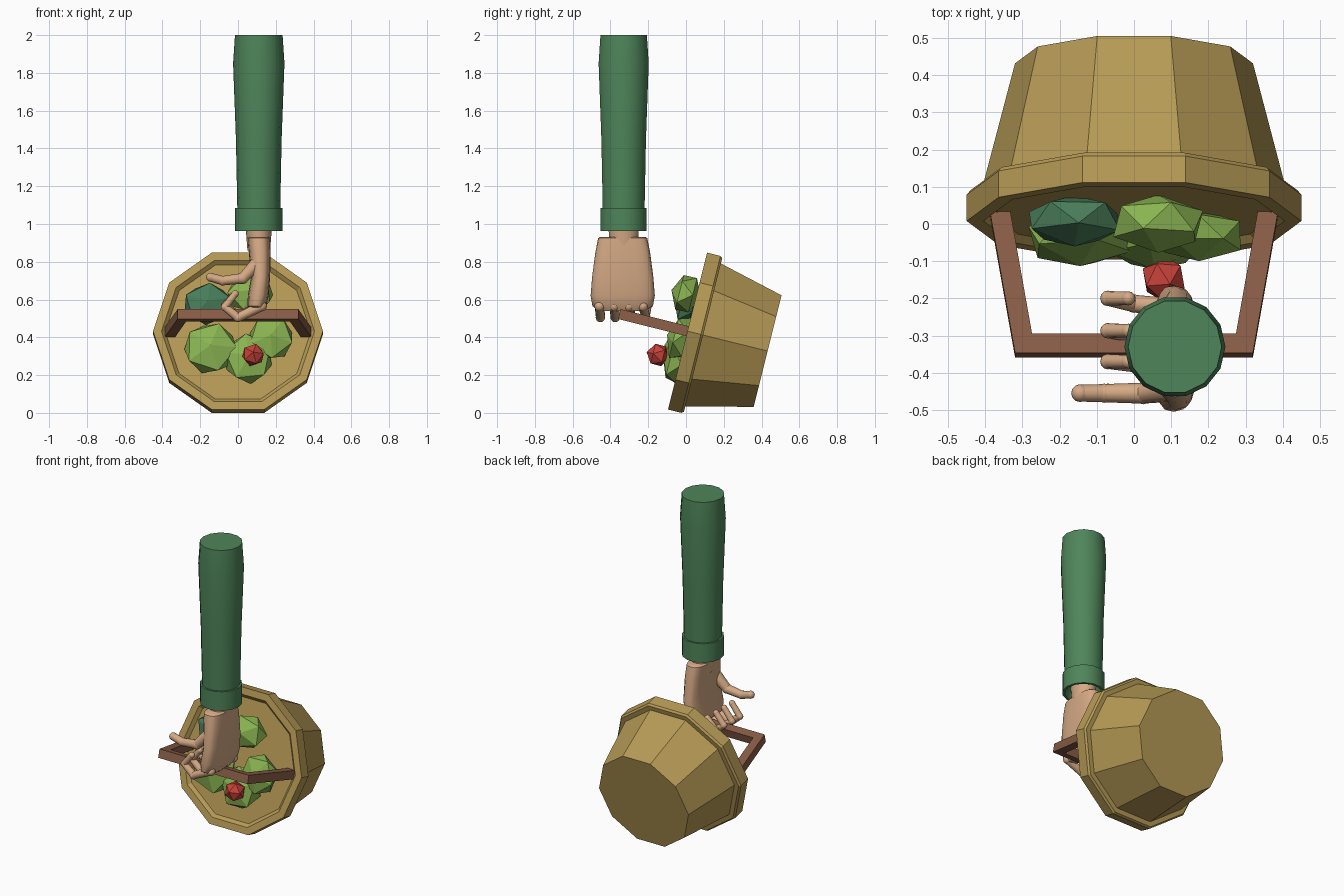
import bpy, bmesh, math, random
from mathutils import Vector, Matrix

if "Cube" in bpy.data.objects:
    bpy.data.objects.remove(bpy.data.objects["Cube"])
random.seed(4)


def material(name, rgb):
    lin = [(c / 255) ** 2.2 for c in rgb] + [1]
    m = bpy.data.materials.new(name)
    m.use_nodes = True
    m.diffuse_color = lin
    m.node_tree.nodes["Principled BSDF"].inputs["Base Color"].default_value = lin
    return m


TAN = material("basket tan", (180, 152, 86))
SLEEVE = material("sleeve green", (80, 132, 90))
SKIN = material("skin", (212, 168, 132))
WOOD = material("handle brown", (136, 94, 72))
LEAF = material("leaf green", (136, 178, 82))
DARK = material("dark leaf green", (74, 124, 90))
RED = material("berry red", (198, 68, 60))

# Basket frame: local z points out of the opening
TILT = Matrix.Translation((0, 0.008, 0.433)) @ Matrix.Rotation(math.radians(76), 4, "X")


def finish(name, bm, mat, smooth=None, matrix=None):
    if matrix:
        bm.transform(matrix)
    bmesh.ops.recalc_face_normals(bm, faces=bm.faces)
    me = bpy.data.meshes.new(name)
    bm.to_mesh(me)
    bm.free()
    me.materials.append(mat)
    if smooth:
        me.shade_smooth()
        me.set_sharp_from_angle(angle=math.radians(smooth))
    ob = bpy.data.objects.new(name, me)
    bpy.context.collection.objects.link(ob)
    return ob


def loft(name, sections, n, mat, power=1.0, smooth=None, matrix=None):
    """Skin stacked ovals (cx, cy, z, rx, ry); a power below 1 squares them."""
    bm = bmesh.new()
    rings = []
    for cx, cy, z, rx, ry in sections:
        ring = []
        for i in range(n):
            a = math.tau * i / n
            c, s = math.cos(a), math.sin(a)
            x = math.copysign(abs(c) ** power, c)
            y = math.copysign(abs(s) ** power, s)
            ring.append(bm.verts.new((cx + rx * x, cy + ry * y, z)))
        rings.append(ring)
    for lo, hi in zip(rings, rings[1:]):
        for i in range(n):
            j = (i + 1) % n
            bm.faces.new((lo[i], lo[j], hi[j], hi[i]))
    bm.faces.new(rings[0])
    bm.faces.new(rings[-1])
    return finish(name, bm, mat, smooth, matrix)


def digit(name, joints, mat):
    """Tapered segments joined by round knuckles; joints are (point, radius)."""
    bm = bmesh.new()
    for p, r in joints:
        bmesh.ops.create_uvsphere(bm, u_segments=12, v_segments=8, radius=r,
                                  matrix=Matrix.Translation(p))
    for (p, r), (q, s) in zip(joints, joints[1:]):
        p, q = Vector(p), Vector(q)
        turn = (q - p).to_track_quat("Z", "Y").to_matrix().to_4x4()
        bmesh.ops.create_cone(bm, segments=12, radius1=r * 0.94, radius2=s * 0.94,
                              depth=(q - p).length,
                              matrix=Matrix.Translation((p + q) / 2) @ turn)
    return finish(name, bm, mat, 50)


def gem(name, centre, size, mat):
    bm = bmesh.new()
    bmesh.ops.create_icosphere(bm, subdivisions=1, radius=1)
    spin = Matrix.Rotation(random.uniform(0, math.tau), 4, "Z")
    scale = Matrix.Diagonal((*size, 1))
    return finish(name, bm, mat, None, TILT @ Matrix.Translation(centre) @ scale @ spin)


def bar(name, path, half, mat):
    """Mitred square bar along a path lying in the local xz plane."""
    bm = bmesh.new()
    pts = [Vector((x, 0, z)) for x, z in path]
    rings = []
    for i, p in enumerate(pts):
        dirs = [(b - a).normalized() for a, b in zip(pts, pts[1:])][max(i - 1, 0):i + 1]
        normals = [Vector((-d.z, 0, d.x)) for d in dirs]
        side = sum(normals, Vector()).normalized()
        side *= half / side.dot(normals[0])
        up = Vector((0, half, 0))
        rings.append([bm.verts.new(p + o) for o in
                      (side + up, side - up, -side - up, up - side)])
    for a, b in zip(rings, rings[1:]):
        for i in range(4):
            j = (i + 1) % 4
            bm.faces.new((a[i], a[j], b[j], b[i]))
    bm.faces.new(rings[0])
    bm.faces.new(rings[-1])
    return finish(name, bm, mat, None, TILT)


# Basket: tapered tub, thick rim and shallow recess
profile = [(0.32, -0.437), (0.41, -0.085), (0.44, -0.085), (0.45, -0.073),
           (0.45, 0), (0.405, 0), (0.385, -0.02)]
loft("basket", [(0, 0, z, r, r) for r, z in profile], 10, TAN, matrix=TILT)

# Handle
bar("basket_handle", [(-0.36, -0.02), (-0.297, 0.345), (0.297, 0.345), (0.36, -0.02)],
    0.027, WOOD)

# Leaves and berry
leaves = [((-0.16, 0.14, 0.035), (0.14, 0.12, 0.07), DARK),
          ((0.065, 0.19, 0.055), (0.135, 0.11, 0.08), LEAF),
          ((-0.145, -0.1, 0.025), (0.155, 0.15, 0.075), LEAF),
          ((0.175, -0.045, 0.03), (0.13, 0.13, 0.07), LEAF),
          ((0.055, -0.155, 0.02), (0.14, 0.145, 0.075), LEAF)]
for k, (centre, size, mat) in enumerate(leaves):
    gem(f"leaf_{k + 1}", centre, size, mat)
gem("berry", (0.08, -0.16, 0.12), (0.063, 0.063, 0.063), RED)

# Sleeve and cuff
AX, AY = 0.11, -0.33
loft("sleeve", [(AX, AY, z, r, r) for z, r in
                ((1.05, 0.113), (1.45, 0.121), (1.85, 0.136), (2.0, 0.126))],
     14, SLEEVE, smooth=35)
loft("cuff", [(AX, AY, z, r, r) for z, r in
              ((1.03, 0.09), (0.962, 0.11), (0.962, 0.125), (1.085, 0.125), (1.085, 0.105))],
     14, SLEEVE, smooth=35)

# Wrist and palm
loft("wrist", [(0.11, AY, 0.86, 0.06, 0.075), (0.11, AY, 1.04, 0.074, 0.086)],
     14, SKIN, smooth=40)
loft("palm", [(0.105, -0.335, 0.54, 0.03, 0.12), (0.1, -0.335, 0.565, 0.05, 0.16),
              (0.107, -0.335, 0.62, 0.055, 0.17), (0.12, -0.335, 0.72, 0.05, 0.162),
              (0.115, -0.335, 0.85, 0.058, 0.145), (0.11, -0.335, 0.925, 0.06, 0.13),
              (0.11, -0.335, 0.932, 0.05, 0.12)],
     20, SKIN, power=0.7, smooth=40)

# Curled fingers, each with two bends
for k, (y, tip_y, drop) in enumerate([(-0.457, -0.45, 0), (-0.38, -0.37, 0),
                                      (-0.303, -0.287, 0.005), (-0.228, -0.2, 0.01)]):
    mid_y = (y + tip_y) / 2
    digit(f"finger_{k + 1}", [((0.125, y, 0.565), 0.028),
                              ((0.0, mid_y, 0.505 + drop), 0.025),
                              ((-0.07, tip_y, 0.56 + drop), 0.021),
                              ((-0.015, tip_y, 0.63), 0.019)], SKIN)

# Thumb
digit("thumb", [((0.11, -0.44, 0.8), 0.04), ((0.025, -0.455, 0.712), 0.03),
                ((-0.08, -0.455, 0.7), 0.026), ((-0.145, -0.455, 0.718), 0.024)], SKIN)
